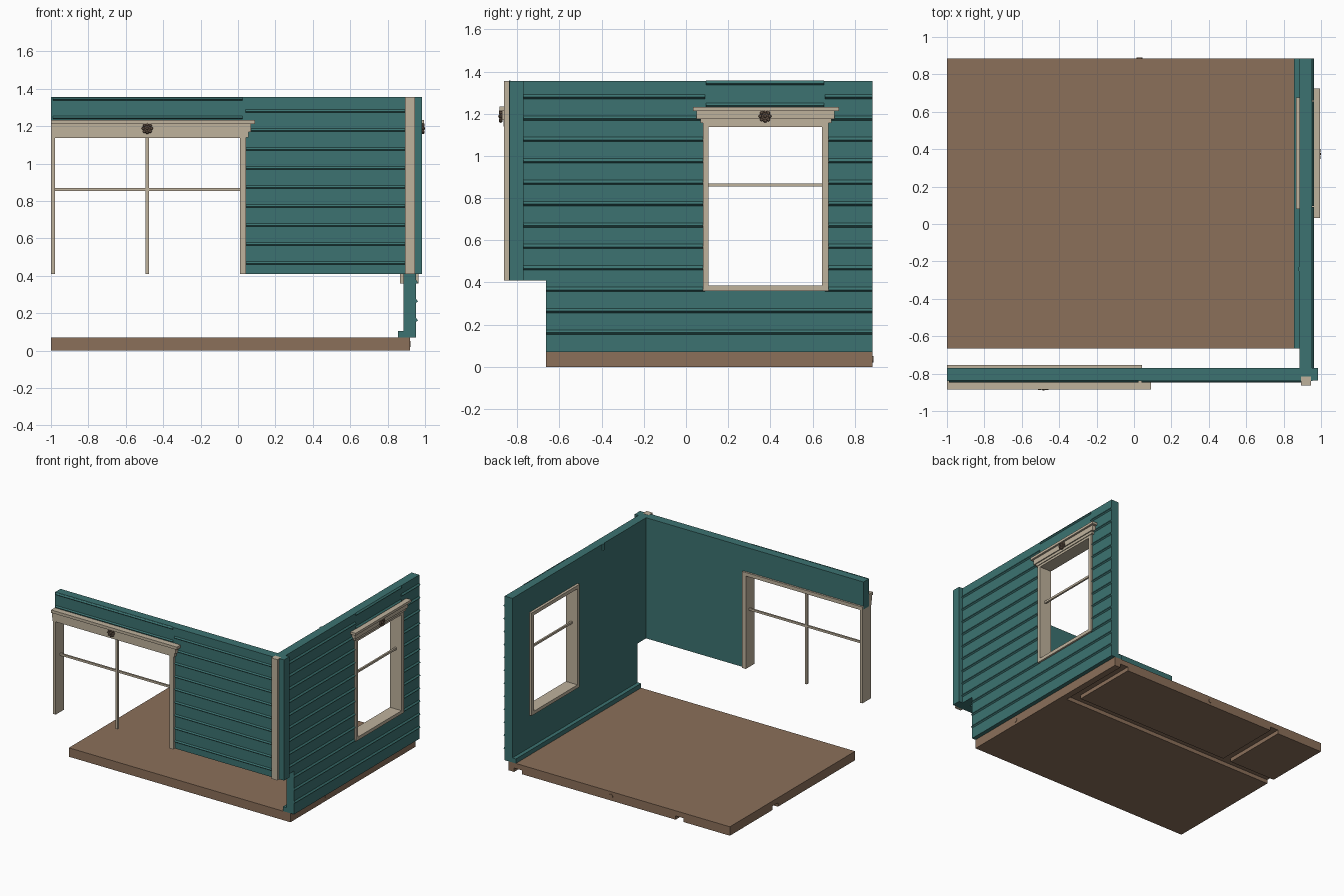
import bpy, bmesh, math
from mathutils import Matrix, Vector

if "Cube" in bpy.data.objects:
    bpy.data.objects.remove(bpy.data.objects["Cube"])


def material(name, rgb):
    m = bpy.data.materials.new(name)
    m.diffuse_color = (*rgb, 1)
    m.use_nodes = True
    m.node_tree.nodes["Principled BSDF"].inputs["Base Color"].default_value = m.diffuse_color
    return m


TEAL = material("teal_paint", (0.045, 0.171, 0.165))
CREAM = material("cream_trim", (0.52, 0.445, 0.335))
BROWN = material("floor_brown", (0.26, 0.162, 0.102))
DARK = material("rosette_brown", (0.15, 0.10, 0.07))


def finish(name, bm, mat):
    bmesh.ops.recalc_face_normals(bm, faces=bm.faces)
    me = bpy.data.meshes.new(name)
    bm.to_mesh(me)
    bm.free()
    me.materials.append(mat)
    ob = bpy.data.objects.new(name, me)
    bpy.context.collection.objects.link(ob)
    return ob


def boxes(name, spans, mat):
    """One object from boxes given as (x0, x1, y0, y1, z0, z1)."""
    bm = bmesh.new()
    for x0, x1, y0, y1, z0, z1 in spans:
        mid = Vector((x0 + x1, y0 + y1, z0 + z1)) / 2
        bmesh.ops.create_cube(bm, size=1, matrix=Matrix.Translation(mid)
                              @ Matrix.Diagonal((x1 - x0, y1 - y0, z1 - z0, 1)))
    return finish(name, bm, mat)


def prism(bm, points, offset):
    """Extrude a closed planar outline by an offset."""
    face = bm.faces.new([bm.verts.new(p) for p in points])
    ext = bmesh.ops.extrude_face_region(bm, geom=[face], use_keep_orig=True)
    verts = [g for g in ext["geom"] if isinstance(g, bmesh.types.BMVert)]
    bmesh.ops.translate(bm, verts=verts, vec=offset)


def cut(ob, spans):
    """Subtract boxes from an object."""
    for span in spans:
        cutter = boxes("cutter", [span], ob.data.materials[0])
        mod = ob.modifiers.new("cut", 'BOOLEAN')
        mod.operation, mod.solver, mod.object = 'DIFFERENCE', 'EXACT', cutter
        bpy.context.view_layer.update()
        me = bpy.data.meshes.new_from_object(
            ob.evaluated_get(bpy.context.evaluated_depsgraph_get()))
        ob.modifiers.clear()
        ob.data = me
        bpy.data.objects.remove(cutter)


def ridges(name, rows, front):
    """Clapboard lips; rows are (start, end, z) along the wall."""
    lip = [(-0.005, 0.012), (0.0, 0.012), (0.010, -0.001), (0.0, -0.009), (-0.005, -0.009)]
    bm = bmesh.new()
    for a, b, z in rows:
        if front:
            prism(bm, [(a, -0.838 - d, z + h) for d, h in lip], (b - a, 0, 0))
        else:
            prism(bm, [(0.952 + d, a, z + h) for d, h in lip], (0, b - a, 0))
    return finish(name, bm, TEAL)


def cylinder(name, at, r, depth, axis, mat, sides=16):
    bm = bmesh.new()
    rot = Vector((0, 0, 1)).rotation_difference(Vector(axis)).to_matrix().to_4x4()
    bmesh.ops.create_cone(bm, cap_ends=True, segments=sides, radius1=r, radius2=r,
                          depth=depth, matrix=Matrix.Translation(at) @ rot)
    return finish(name, bm, mat)


def rosette(name, at, axis):
    """Domed flower ornament with a ring of petals."""
    bm = bmesh.new()
    rot = Vector((0, 0, 1)).rotation_difference(Vector(axis)).to_matrix().to_4x4()
    place = Matrix.Translation(at) @ rot
    bmesh.ops.create_cone(bm, cap_ends=True, segments=16, radius1=0.026, radius2=0.022,
                          depth=0.012, matrix=place)
    for i in range(9):
        a = math.tau * i / 8
        p = (0.022 * math.cos(a), 0.022 * math.sin(a), 0.003) if i < 8 else (0, 0, 0.006)
        bmesh.ops.create_uvsphere(bm, u_segments=8, v_segments=6, radius=0.009,
                                  matrix=place @ Matrix.Translation(p))
    return finish(name, bm, DARK)


# Floor slab with joint grooves beneath
floor = boxes("floor", [(-1, 0.92, -0.665, 0.885, 0, 0.07)], BROWN)
cut(floor, [(-1.1, 0.87, 0.29, 0.36, -0.05, 0.03),
            (-0.60, -0.53, 0.30, 0.95, -0.05, 0.03),
            (0.80, 0.87, 0.30, 0.95, -0.05, 0.03)])
cylinder("floor_peg_back", (0.03, 0.885, 0.035), 0.016, 0.008, (0, 1, 0), BROWN)
cylinder("floor_peg_side", (0.92, -0.22, 0.035), 0.016, 0.004, (1, 0, 0), BROWN)

# Side wall with stepped lower corner and window opening
bm = bmesh.new()
outline = [(-0.775, 0.41), (-0.665, 0.41), (-0.665, 0.07), (0.885, 0.07),
           (0.885, 1.355), (-0.775, 1.355)]
prism(bm, [(0.885, y, z) for y, z in outline], (0.067, 0, 0))
side_wall = finish("side_wall", bm, TEAL)
cut(side_wall, [(0.8, 1.0, 0.10, 0.655, 0.375, 1.15)])
boxes("baseboard", [(0.855, 0.886, -0.665, 0.885, 0.07, 0.105)], TEAL)
cylinder("wall_peg", (0.897, -0.24, 1.33), 0.02, 0.05, (0, 0, 1), TEAL)

# Front wall with the window bay left open
bm = bmesh.new()
outline = [(-1, 1.14), (0.03, 1.14), (0.03, 0.41), (0.955, 0.41), (0.955, 1.355), (-1, 1.355)]
prism(bm, [(x, -0.84, z) for x, z in outline], (0, 0.07, 0))
finish("front_wall", bm, TEAL)

# Corner boards
boxes("corner_post", [(0.953, 0.985, -0.838, -0.77, 0.41, 1.355)], TEAL)
boxes("corner_board", [(0.893, 0.945, -0.863, -0.815, 0.41, 1.356)], CREAM)

# Clapboard lips, broken around the windows
levels = [0.163 + 0.1015 * i for i in range(12)]
ridges("front_clapboards",
       [(0.04, 0.893, z) for z in levels if z > 0.42]
       + [(-0.99, 0.025, z) for z in (1.245, 1.345)], True)
rows = []
for z in levels:
    start = -0.665 if z < 0.41 else -0.775
    if z < 0.36:
        rows.append((start, 0.885, z))
    else:
        rows += [(start, 0.09, z), (0.66, 0.885, z)]
rows += [(0.095, 0.655, z) for z in (1.24, 1.345)]
ridges("side_clapboards", rows, False)

# Front window: jambs, head, glazing bars, stepped cap
boxes("front_window_frame", [(-1, -0.978, -0.86, -0.755, 0.41, 1.14),
                             (0.01, 0.042, -0.86, -0.755, 0.41, 1.14),
                             (-1, 0.042, -0.86, -0.755, 1.137, 1.165)], CREAM)
boxes("front_window_bars", [(-0.978, 0.01, -0.808, -0.794, 0.854, 0.870),
                            (-0.494, -0.476, -0.81, -0.792, 0.41, 1.14)], CREAM)
boxes("front_window_cap", [(-1, 0.055, -0.866, -0.83, 1.14, 1.17),
                           (-1, 0.07, -0.872, -0.83, 1.17, 1.212),
                           (-1, 0.09, -0.885, -0.83, 1.212, 1.234)], CREAM)
rosette("front_rosette", (-0.485, -0.876, 1.188), (0, -1, 0))

# Side window: frame, glazing bar, stepped cap
boxes("side_window_frame", [(0.865, 0.966, 0.08, 0.107, 0.36, 1.165),
                            (0.865, 0.966, 0.645, 0.675, 0.36, 1.165),
                            (0.865, 0.966, 0.107, 0.645, 0.36, 0.386),
                            (0.865, 0.966, 0.107, 0.645, 1.138, 1.165)], CREAM)
boxes("side_window_bar", [(0.91, 0.924, 0.107, 0.645, 0.854, 0.870)], CREAM)
boxes("side_window_cap", [(0.94, 0.972, 0.068, 0.69, 1.155, 1.175),
                          (0.94, 0.980, 0.05, 0.705, 1.175, 1.214),
                          (0.94, 0.995, 0.033, 0.725, 1.214, 1.233)], CREAM)
rosette("side_rosette", (0.985, 0.375, 1.188), (1, 0, 0))
